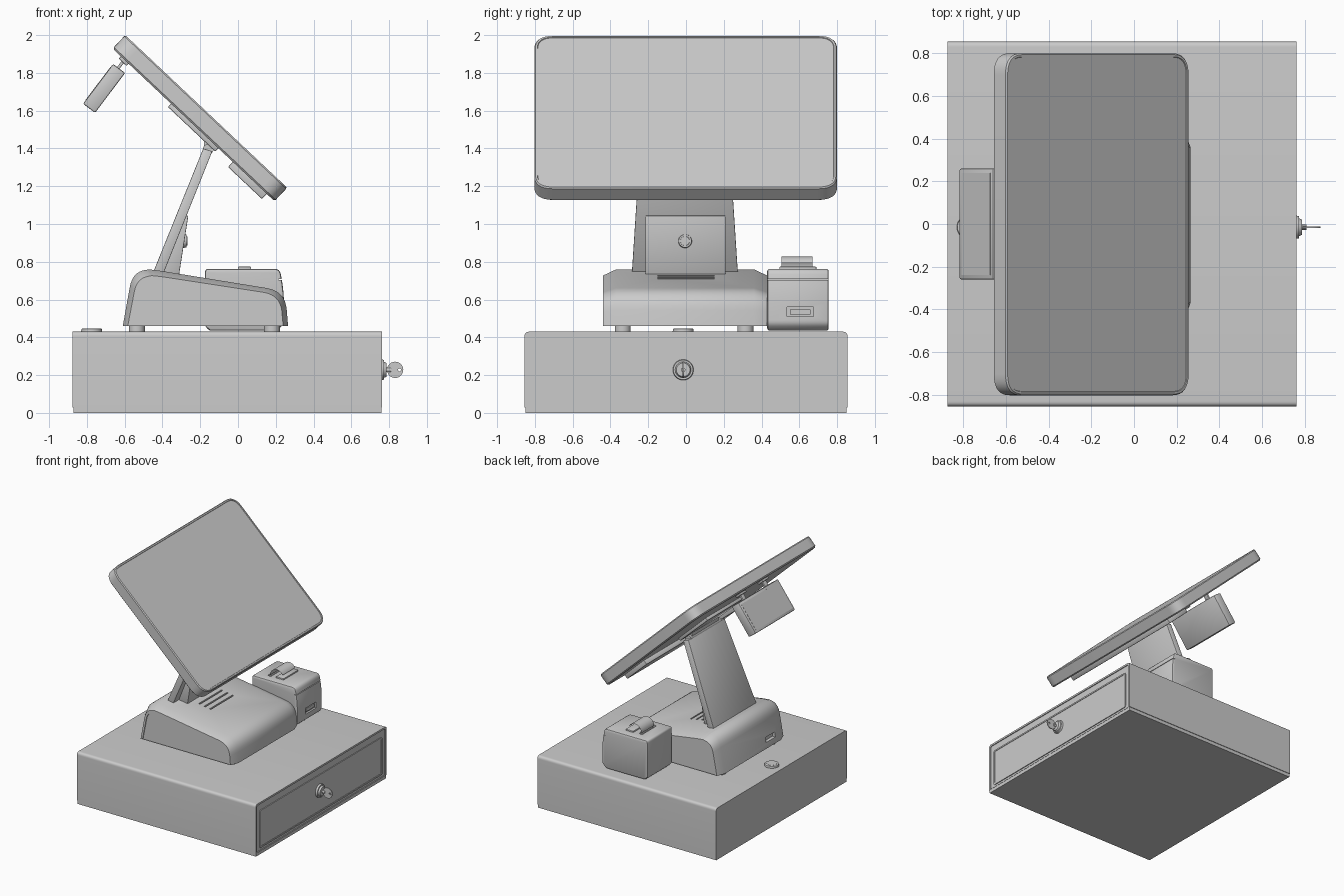
import bpy, bmesh
from math import pi, radians, cos, sin
from mathutils import Matrix, Vector

if "Cube" in bpy.data.objects:
    bpy.data.objects.remove(bpy.data.objects["Cube"])


def finish(name, bm, bevel=0.0, segs=2, matrix=None):
    bmesh.ops.recalc_face_normals(bm, faces=bm.faces)
    if bevel:
        edges = [e for e in bm.edges if e.is_manifold and e.calc_face_angle(0) > radians(35)]
        bmesh.ops.bevel(bm, geom=edges, offset=bevel, segments=segs, profile=0.5,
                        affect='EDGES', clamp_overlap=True)
    if matrix:
        bm.transform(matrix)
    me = bpy.data.meshes.new(name)
    bm.to_mesh(me)
    bm.free()
    ob = bpy.data.objects.new(name, me)
    bpy.context.collection.objects.link(ob)
    return ob


def fillet(pts, radii, n=6):
    out = []
    for i, p in enumerate(pts):
        p, r = Vector(p), radii[i]
        if not r:
            out.append(p)
            continue
        a = p + (Vector(pts[i - 1]) - p).normalized() * r
        b = p + (Vector(pts[(i + 1) % len(pts)]) - p).normalized() * r
        for k in range(n + 1):
            t = k / n
            out.append(a * (1 - t) ** 2 + p * 2 * t * (1 - t) + b * t * t)
    return out


PLACE = {'x': lambda p, d: (d, p[0], p[1]), 'y': lambda p, d: (p[0], d, p[1]),
         'z': lambda p, d: (p[0], p[1], d)}


def loft(rings, axis):
    # rings: list of (outline, depth) joined and capped
    bm = bmesh.new()
    loops = [[bm.verts.new(PLACE[axis](p, d)) for p in pts] for pts, d in rings]
    for a, b in zip(loops, loops[1:]):
        for i in range(len(a)):
            j = (i + 1) % len(a)
            bm.faces.new((a[i], a[j], b[j], b[i]))
    bm.faces.new(loops[0])
    bm.faces.new(loops[-1])
    return bm


def prism(name, pts, axis, lo, hi, bevel=0.0, matrix=None):
    return finish(name, loft([(pts, lo), (pts, hi)], axis), bevel, matrix=matrix)


def box(name, x, y, z, bevel=0.0, matrix=None):
    return prism(name, [(x[0], y[0]), (x[1], y[0]), (x[1], y[1]), (x[0], y[1])], 'z', *z, bevel, matrix)


def disc(name, c, r1, r2, length, axis='z', segs=32, bevel=0.0):
    bm = bmesh.new()
    bmesh.ops.create_cone(bm, cap_ends=True, segments=segs, radius1=r1, radius2=r2, depth=length)
    rot = {'z': Matrix(), 'x': Matrix.Rotation(pi / 2, 4, 'Y'), 'y': Matrix.Rotation(-pi / 2, 4, 'X')}[axis]
    return finish(name, bm, bevel, matrix=Matrix.Translation(c) @ rot)


def cut(ob, cutters):
    for c in cutters:
        c.hide_render = True
        m = ob.modifiers.new('cut', 'BOOLEAN')
        m.operation, m.object, m.solver = 'DIFFERENCE', c, 'EXACT'
        bpy.context.view_layer.objects.active = ob
        bpy.ops.object.modifier_apply(modifier=m.name)
        bpy.data.objects.remove(c)


def rect(x0, x1, y0, y1, r, n=6):
    return fillet([(x0, y0), (x1, y0), (x1, y1), (x0, y1)], [r] * 4, n)


# Cash drawer case: rounded top edges, shallow recessed front, bottom tray
case_pts = fillet([(-.855, .028), (.855, .028), (.855, .43), (-.855, .43)], [0, 0, .025, .025])
case_in = fillet([(-.84, .028), (.84, .028), (.84, .415), (-.84, .415)], [0, 0, .018, .018])
finish("drawer_case", loft([(case_pts, -.875), (case_pts, .762), (case_in, .762), (case_in, .755)], 'x'))
box("drawer_tray", (-.872, .76), (-.85, .85), (0, .03))
panel = rect(-.80, .80, .05, .36, .015, 3)
panel_in = rect(-.788, .788, .062, .348, .01, 3)
finish("drawer_front", loft([(panel, .74), (panel, .762), (panel_in, .762), (panel_in, .758)], 'x'))

# Lock and key
LY, LZ = -.015, .228
disc("lock_flange", (.763, LY, LZ), .056, .052, .02, 'x')
disc("lock_barrel", (.777, LY, LZ), .045, .036, .02, 'x')
disc("key_shaft", (.79, LY, LZ), .012, .012, .04, 'x', 12)
key = disc("key_head", (.832, LY, LZ), .043, .043, .008, 'y')
cut(key, [disc("key_hole", (.855, LY, LZ), .008, .008, .05, 'y', 12)])

# Cable grommet on the drawer top
disc("grommet", (-.775, -.015, .436), .056, .054, .02, bevel=.004)
grommet_cap = disc("grommet_cap", (-.775, -.015, .444), .038, .038, .006)

# Terminal base: sloped profile, chamfered towards recessed side panels
prof = fillet([(-.61, .46), (-.555, .765), (-.44, .757), (.25, .645), (.265, .46)],
              [0, .10, .04, .10, 0], 8)
def shrink(s, t):
    return [(-.17 + (p[0] + .17) * s, .46 + (p[1] - .46) * t) for p in prof]
half = [(shrink(.90, .84), .428), (shrink(.90, .84), .435), (shrink(.94, .89), .435), (prof, .365)]
rings = [(p, -.005 - d) for p, d in half] + [(p, -.005 + d) for p, d in reversed(half)]
base = finish("terminal_base", loft(rings, 'y'))
slots = [box("slot_cutter", (-.006, .006), (-.15, .15), (-.02, .02),
             matrix=Matrix.Translation((x, 0, .757 - .162 * (x + .44))) @ Matrix.Rotation(.16, 4, 'Y'))
         for x in (-.25, -.20, -.15)]
port = box("port_cutter", (-.64, -.575), (-.31, -.19), (.505, .545))
cut(base, slots + [port])
for x in (-.535, .18):
    for y in (-.335, .315):
        disc("base_foot", (x, y, .447), .042, .042, .036, segs=24)

# Receipt printer beside the base
body = fillet([(-.15, .435), (.205, .435), (.243, .47), (.243, .64), (.222, .763), (-.175, .763), (-.175, .46)],
              [0, .02, .02, .06, .03, .02, 0], 4)
printer = prism("printer_body", body, 'y', .43, .755, .012)
cut(printer, [box("slot_cutter", (.228, .27), (.535, .675), (.51, .56)),
              box("paper_cutter", (-.075, -.045), (.495, .68), (.74, .8)),
              box("seam_cutter", (.215, .27), (.42, .77), (.703, .708))])
box("printer_slot_insert", (.22, .236), (.55, .66), (.522, .548))
box("printer_lid_rim", (0, .07), (.495, .69), (.755, .774), .004)

# Curled paper strip (single sheet)
bm = bmesh.new()
prev = None
for k in range(13):
    a = pi - k / 12 * pi * .85
    x, z = .0 + .06 * cos(a), .765 + .062 * sin(a)
    row = [bm.verts.new((x, y, z)) for y in (.505, .67)]
    if prev:
        bm.faces.new((prev[0], row[0], row[1], prev[1]))
    prev = row
finish("paper_strip", bm)

# Neck: tapering plate with a wedge cover and round knob
bm = loft([([(-.455, .73), (-.398, .73), (-.136, 1.385), (-.184, 1.4)], d) for d in (-1, 1)], 'y')
for v in bm.verts:
    v.co.y = -.006 + v.co.y * (.28 - .065 * (v.co.z - .75))
finish("neck_plate", bm, .004)
prism("neck_cover", [(-.42, .73), (-.312, .73), (-.263, 1.044), (-.285, 1.044)], 'y', -.215, .21, .004)
disc("knob_rim", (-.281, -.005, .91), .037, .034, .016, 'x')
disc("knob", (-.276, -.005, .91), .026, .024, .018, 'x')
disc("neck_hinge", (-.158, 0, 1.395), .028, .028, .40, 'y', 24)
box("neck_hinge_block", (-.18, -.138), (-.18, .18), (1.39, 1.45), .004)

# Monitor, built flat in its own frame: x down the screen, z out of the screen
M = Matrix.Translation((-.597, 0, 2.0)) @ Matrix.Rotation(radians(43.3), 4, 'Y')
def slab(i):
    return rect(i, 1.178 - i, -.803 + i, .80 - i, .10 - i, 8)
finish("monitor", loft([(slab(.01), -.098), (slab(0), -.088), (slab(0), -.008), (slab(.006), 0),
                        (slab(.016), 0), (slab(.018), -.004)], 'z'), matrix=M)
box("mount_plate", (.425, .77), (-.25, .25), (-.122, -.09), .006, M)
box("rear_port_housing", (.875, 1.122), (-.59, .59), (-.135, -.09), .006, M)

# Customer display hung from the back of the monitor on two hinges
D = Matrix.Translation((-.709, 0, 1.718)) @ Matrix.Rotation(radians(-53), 4, 'Y')
box("customer_display", (-.132, .132), (-.26, .26), (-.04, .04), .008, D)
box("customer_screen", (-.112, .112), (-.24, .24), (.038, .0415), 0, D)
for y in (-.145, .145):
    hinge = Matrix.Translation((-.60, y, 1.868)) @ Matrix.Rotation(radians(43.3), 4, 'Y')
    box("display_hinge_pad", (-.028, .028), (-.04, .04), (-.016, .03), .004, hinge)
    arm = Matrix.Translation((-.622, y, 1.842)) @ Matrix.Rotation(radians(-53), 4, 'Y')
    box("display_hinge_arm", (-.045, .045), (-.02, .02), (-.008, .008), .003, arm)

# Smooth rounded areas, keep real edges sharp
bpy.ops.object.select_all(action='SELECT')
bpy.context.view_layer.objects.active = base
bpy.ops.object.shade_smooth_by_angle(angle=radians(30))
